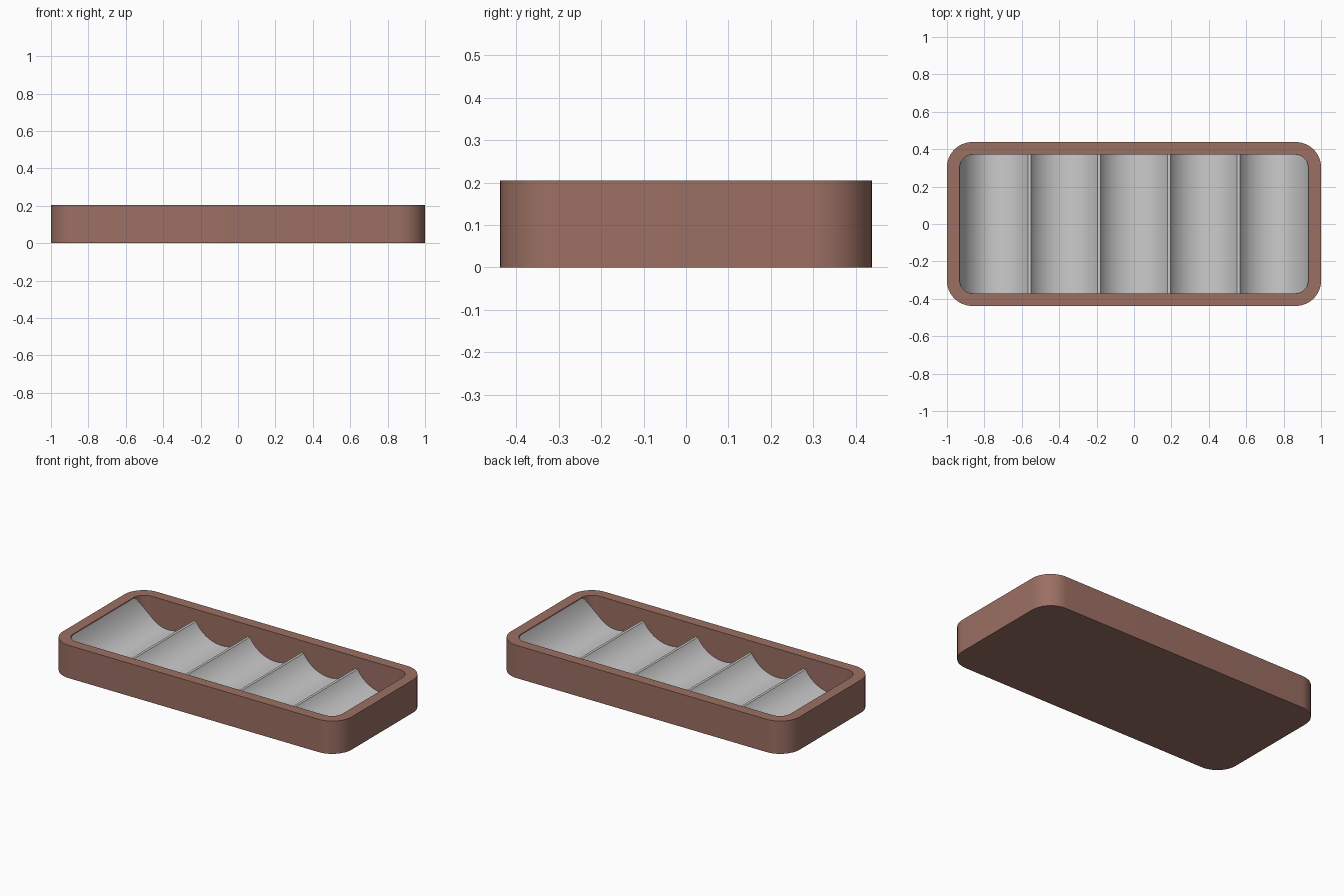
import bpy, bmesh, math

if "Cube" in bpy.data.objects:
    bpy.data.objects.remove(bpy.data.objects["Cube"])

WALL_H = 0.205
HX, HY, R_OUT = 1.0, 0.438, 0.135      # outer half sizes and corner radius
IX, IY, R_IN = 0.933, 0.372, 0.075     # inner half sizes and corner radius


def rounded_ring(bm, hx, hy, r, z, n=12):
    verts = []
    for k, (sx, sy) in enumerate([(1, 1), (-1, 1), (-1, -1), (1, -1)]):
        for i in range(n + 1):
            a = (k + i / n) * math.pi / 2
            verts.append(bm.verts.new((sx * (hx - r) + r * math.cos(a),
                                       sy * (hy - r) + r * math.sin(a), z)))
    return verts


def bridge(bm, a, b):
    n = len(a)
    for i in range(n):
        j = (i + 1) % n
        bm.faces.new((a[i], a[j], b[j], b[i]))


def finish(bm, name, angle):
    mesh = bpy.data.meshes.new(name)
    bm.to_mesh(mesh)
    bm.free()
    obj = bpy.data.objects.new(name, mesh)
    bpy.context.collection.objects.link(obj)
    bpy.ops.object.select_all(action='DESELECT')
    obj.select_set(True)
    bpy.context.view_layer.objects.active = obj
    bpy.ops.object.shade_smooth_by_angle(angle=math.radians(angle))
    return obj


# Tray: rounded shell with a thin floor
bm = bmesh.new()
rings = [rounded_ring(bm, HX, HY, R_OUT, 0),
         rounded_ring(bm, HX, HY, R_OUT, WALL_H),
         rounded_ring(bm, IX, IY, R_IN, WALL_H),
         rounded_ring(bm, IX, IY, R_IN, 0.015)]
for a, b in zip(rings, rings[1:]):
    bridge(bm, a, b)
bm.faces.new(rings[0][::-1])
bm.faces.new(rings[-1])
tray = finish(bm, "tray", 30)
brown = bpy.data.materials.new("brown")
brown.diffuse_color = (0.33, 0.16, 0.125, 1)
brown.use_nodes = True
brown.node_tree.nodes["Principled BSDF"].inputs["Base Color"].default_value = brown.diffuse_color
tray.data.materials.append(brown)

# Scalloped insert: five scoops between low ridges, steeper at both ends
SCOOPS, LOW, RIDGE, LIP = 5, 0.025, 0.13, 0.197
pitch = 2 * IX / SCOOPS
RIDGE_W = 0.016                         # narrow flat ridge top
profile = []
for k in range(SCOOPS):
    left, right = -IX + k * pitch, -IX + (k + 1) * pitch
    mid = (left + right) / 2
    steps = 28
    for i in range(steps + 1):
        t = -math.cos(math.pi * i / steps)
        outer = (k == 0 and t < 0) or (k == SCOOPS - 1 and t > 0)
        half = pitch / 2 if outer else (pitch - RIDGE_W) / 2
        depth = (LIP if outer else RIDGE) - LOW
        c = 0.92 if outer else 0.87     # portion of the arc used
        arc = (1 - math.sqrt(1 - (c * t) ** 2)) / (1 - math.sqrt(1 - c * c))
        profile.append((mid + t * half, LOW + depth * arc))


def half_depth(x):
    over = max(0.0, abs(x) - (IX - R_IN))
    return IY - R_IN + math.sqrt(max(0.0, R_IN ** 2 - over ** 2))


bm = bmesh.new()
front = [bm.verts.new((x, -half_depth(x), z)) for x, z in profile]
back = [bm.verts.new((x, half_depth(x), z)) for x, z in profile]
for i in range(len(profile) - 1):
    bm.faces.new((front[i], front[i + 1], back[i + 1], back[i]))
finish(bm, "scalloped_insert", 35)
